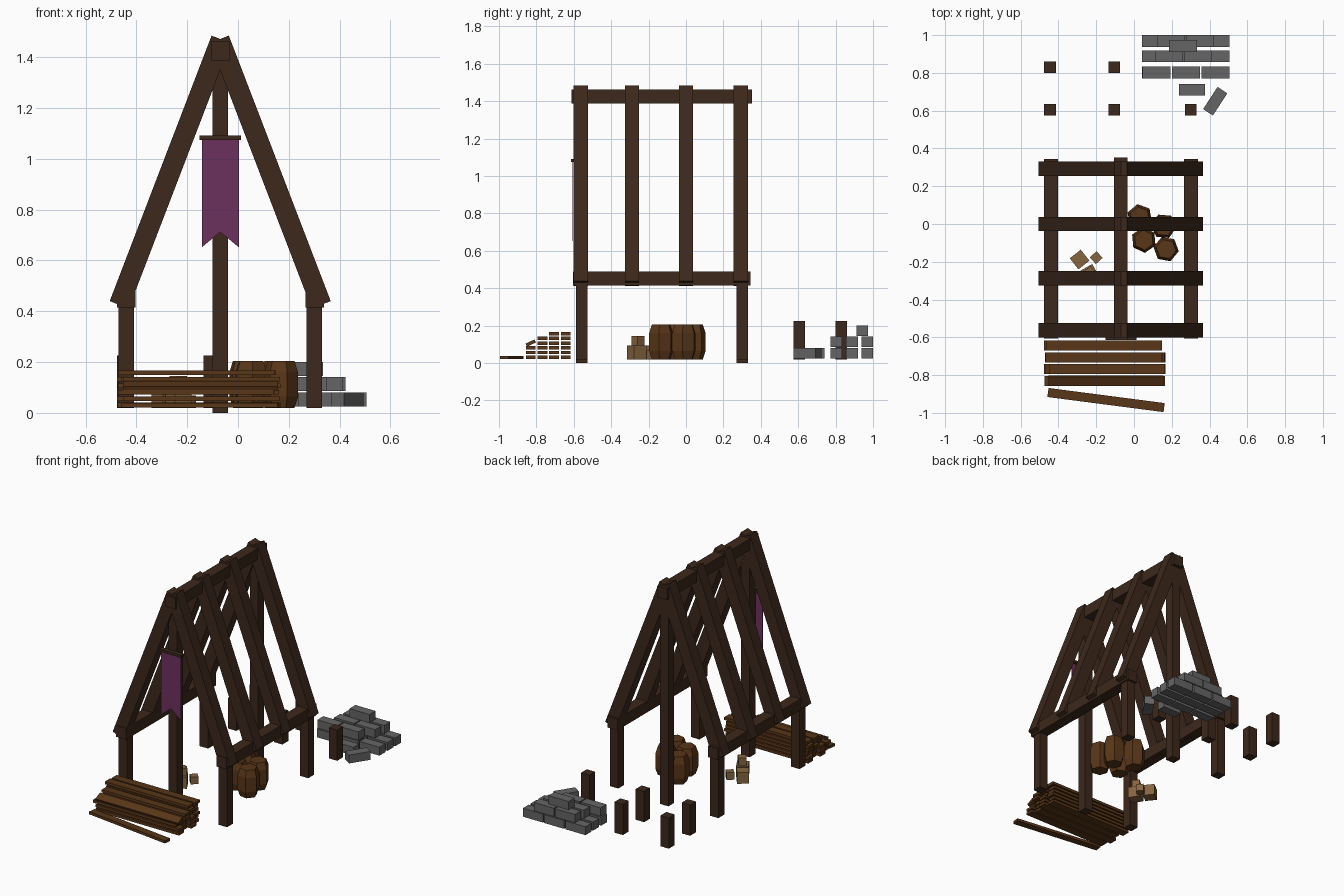
import bpy, bmesh, random
from math import radians, atan2, pi
from mathutils import Matrix, Euler

if "Cube" in bpy.data.objects:
    bpy.data.objects.remove(bpy.data.objects["Cube"])

random.seed(4)


def material(name, rgb):
    m = bpy.data.materials.new(name)
    m.diffuse_color = (*rgb, 1)
    m.use_nodes = True
    m.node_tree.nodes["Principled BSDF"].inputs["Base Color"].default_value = m.diffuse_color
    return m


TIMBER = material("dark_timber", (0.045, 0.021, 0.011))
PLANK = material("plank_wood", (0.10, 0.037, 0.009))
CRATE = material("crate_wood", (0.24, 0.13, 0.05))
STONE = material("stone", (0.13, 0.13, 0.13))
CLOTH = material("purple_cloth", (0.15, 0.03, 0.11))


def finish(name, bm, mat):
    bmesh.ops.recalc_face_normals(bm, faces=bm.faces[:])
    mesh = bpy.data.meshes.new(name)
    bm.to_mesh(mesh)
    bm.free()
    mesh.materials.append(mat)
    ob = bpy.data.objects.new(name, mesh)
    bpy.context.collection.objects.link(ob)
    return ob


def box(name, centre, size, mat, rot=(0, 0, 0)):
    bm = bmesh.new()
    bmesh.ops.create_cube(bm, size=1, matrix=Matrix.Diagonal((*size, 1)))
    ob = finish(name, bm, mat)
    ob.location = centre
    ob.rotation_euler = Euler([radians(a) for a in rot])
    return ob


def span(name, lo, hi, mat):
    return box(name, [(a + b) / 2 for a, b in zip(lo, hi)],
               [b - a for a, b in zip(lo, hi)], mat)


def prism(name, profile, y0, y1, mat):
    # extrude an (x, z) outline along y
    bm = bmesh.new()
    face = bm.faces.new([bm.verts.new((x, y0, z)) for x, z in profile])
    ext = bmesh.ops.extrude_face_region(bm, geom=[face])["geom"]
    verts = [v for v in ext if isinstance(v, bmesh.types.BMVert)]
    bmesh.ops.translate(bm, verts=verts, vec=(0, y1 - y0, 0))
    return finish(name, bm, mat)


RIDGE_X = -0.07

# Corner posts and tall gable posts
for end, y in (("front", -0.557), ("back", 0.30)):
    for side, x in (("left", -0.44), ("right", 0.30)):
        span(f"{end}_{side}_post", (x - 0.031, y - 0.031, 0.02),
             (x + 0.031, y + 0.031, 0.43), TIMBER)
    span(f"{end}_gable_post", (RIDGE_X - 0.031, y - 0.031, 0),
         (RIDGE_X + 0.031, y + 0.031, 1.40), TIMBER)

# Wall plates and ridge beam
for side, x in (("left", -0.44), ("right", 0.302)):
    span(f"{side}_wall_plate", (x - 0.037, -0.605, 0.415),
         (x + 0.037, 0.345, 0.49), TIMBER)
span("ridge_beam", (RIDGE_X - 0.036, -0.613, 1.387),
     (RIDGE_X + 0.036, 0.352, 1.462), TIMBER)

# Four crossed rafter pairs
outline = [(-0.435, 0.44), (-0.36, 0.411), (0.041, 1.456), (-0.034, 1.485)]
for i, y in enumerate((-0.563, -0.288, 0.0, 0.293)):
    for side, s in (("left", 1), ("right", -1)):
        prism(f"rafter_{side}_{i + 1}",
              [(RIDGE_X + s * x, z) for x, z in outline],
              y - 0.038, y + 0.038, TIMBER)

# Unfinished short posts
for i, (x, y) in enumerate([(-0.445, 0.83), (-0.105, 0.83), (-0.445, 0.605),
                            (-0.105, 0.605), (0.30, 0.605)]):
    span(f"stub_post_{i + 1}", (x - 0.031, y - 0.031, 0.02),
         (x + 0.031, y + 0.031, 0.225), TIMBER)

# Swallowtail banner on its rod
span("banner_rod", (-0.152, -0.615, 1.075), (0.012, -0.585, 1.092), TIMBER)
prism("banner", [(-0.142, 1.08), (-0.142, 0.652), (-0.07, 0.712),
                 (0.003, 0.652), (0.003, 1.08)], -0.608, -0.604, CLOTH)

# Plank stack, one tipped plank and one loose plank
for col, (y, count) in enumerate([(-0.643, 6), (-0.706, 6), (-0.768, 5), (-0.83, 3)]):
    for row in range(count):
        x = -0.152 + random.uniform(-0.02, 0.015)
        box(f"plank_{col + 1}_{row + 1}", (x, y, 0.031 + row * 0.0253),
            (0.615, 0.053, 0.018), PLANK)
box("tipped_plank", (-0.148, -0.83, 0.107), (0.61, 0.053, 0.018), PLANK, (25, 0, 0))
box("loose_plank", (-0.148, -0.932, 0.03), (0.62, 0.048, 0.018), PLANK, (0, 0, -7.4))

# Six-sided barrels
for i, (x, y, turn) in enumerate([(0.03, 0.038, 10), (0.157, -0.012, 25),
                                  (0.052, -0.085, 5), (0.17, -0.133, 20)]):
    bm = bmesh.new()
    for z0, z1, r0, r1 in ((0.02, 0.065, 0.053, 0.068), (0.065, 0.16, 0.068, 0.068),
                           (0.16, 0.205, 0.068, 0.053)):
        bmesh.ops.create_cone(bm, cap_ends=False, segments=6, radius1=r0, radius2=r1,
                              depth=z1 - z0,
                              matrix=Matrix.Translation((0, 0, (z0 + z1) / 2)))
    bmesh.ops.remove_doubles(bm, verts=bm.verts[:], dist=1e-4)
    bmesh.ops.holes_fill(bm, edges=bm.edges[:], sides=6)
    barrel = finish(f"barrel_{i + 1}", bm, PLANK)
    barrel.location = (x, y, 0)
    barrel.rotation_euler.z = radians(turn)

# Small crates
for name, x, y, z, s, turn in (("crate_large", -0.288, -0.188, 0.02, 0.074, 38),
                               ("crate_small", -0.2, -0.178, 0.02, 0.048, 42),
                               ("crate_base", -0.235, -0.263, 0.02, 0.075, 30),
                               ("crate_top", -0.235, -0.257, 0.095, 0.05, 40)):
    box(name, (x, y, z + s / 2), (s, s, s), CRATE, (0, 0, turn))

# Stone block pile in stepped courses
BLOCK = (0.148, 0.063, 0.056)
for row, (y, shift) in enumerate([(0.969, 0.01), (0.888, 0), (0.803, -0.065)]):
    for i, x in enumerate((0.116, 0.274, 0.431)):
        box(f"block_low_{row + 1}_{i + 1}", (x, y, 0.053), BLOCK, STONE)
    for i, x in enumerate((0.185, 0.34)):
        box(f"block_mid_{row + 1}_{i + 1}", (x + shift, y, 0.114), BLOCK, STONE)
box("block_top", (0.26, 0.942, 0.173), BLOCK, STONE)
box("block_loose_1", (0.307, 0.711, 0.053), (0.138, 0.06, 0.056), STONE)
box("block_loose_2", (0.43, 0.65, 0.053), (0.14, 0.062, 0.056), STONE, (0, 0, 57))
